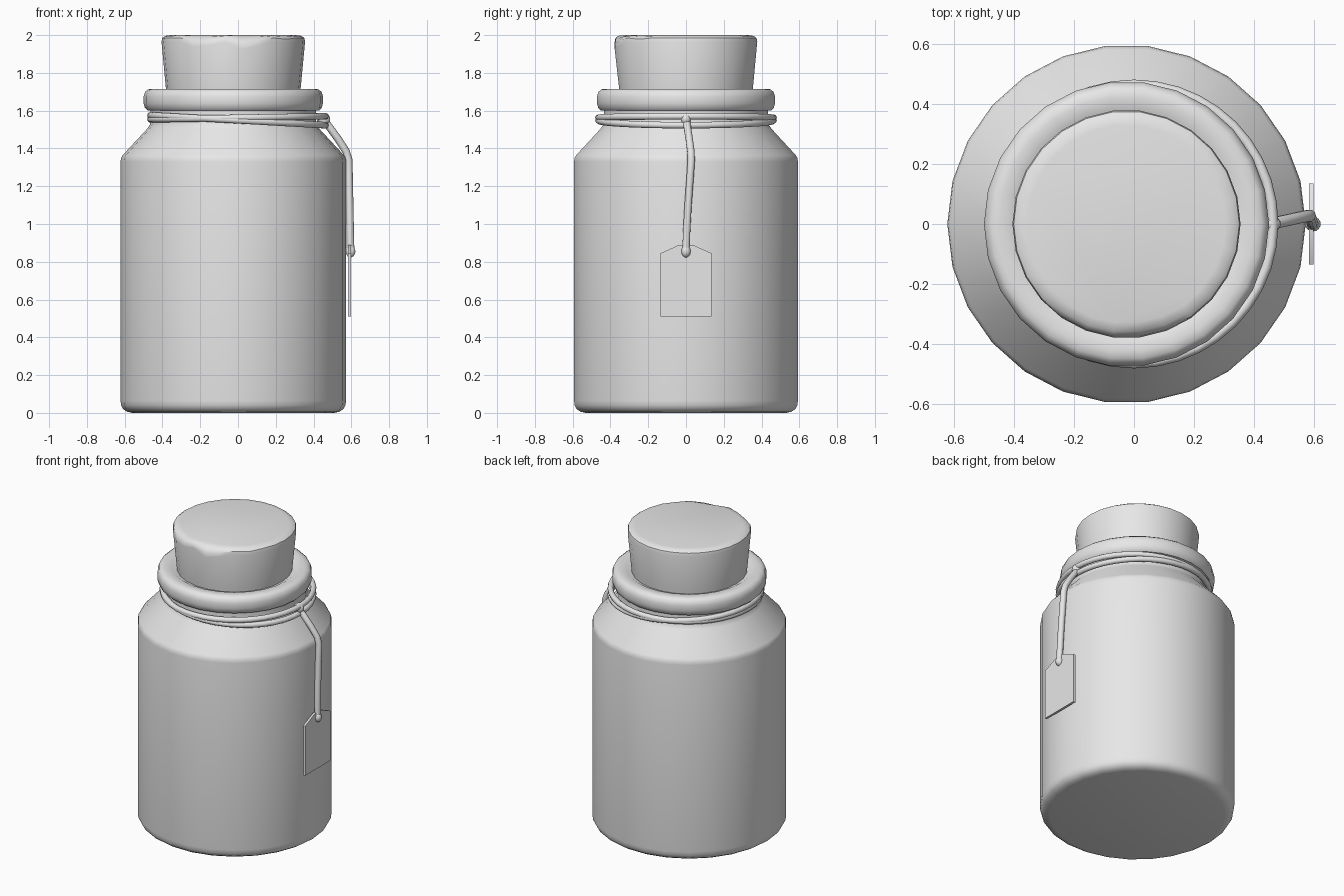
import bpy, bmesh, math
from mathutils import Vector

cube = bpy.data.objects.get("Cube")
if cube:
    bpy.data.objects.remove(cube)

GREY = (0.8, 0.8, 0.8, 1)
mat = bpy.data.materials.new("plain grey")
mat.use_nodes = True
mat.diffuse_color = GREY
mat.node_tree.nodes["Principled BSDF"].inputs["Base Color"].default_value = GREY

SIDES = 26
AXIS_X = -0.025


def finish(name, bm, angle=35):
    bmesh.ops.recalc_face_normals(bm, faces=bm.faces)
    mesh = bpy.data.meshes.new(name)
    bm.to_mesh(mesh)
    bm.free()
    obj = bpy.data.objects.new(name, mesh)
    bpy.context.collection.objects.link(obj)
    mesh.materials.append(mat)
    bpy.ops.object.select_all(action='DESELECT')
    bpy.context.view_layer.objects.active = obj
    obj.select_set(True)
    bpy.ops.object.shade_smooth_by_angle(angle=math.radians(angle))
    return obj


def skin(bm, rings, closed=False):
    """Join rings of vertices with quads, capping the ends unless closed."""
    n = len(rings[0])
    pairs = list(zip(rings, rings[1:])) + ([(rings[-1], rings[0])] if closed else [])
    for a, b in pairs:
        for i in range(n):
            j = (i + 1) % n
            bm.faces.new((a[i], a[j], b[j], b[i]))
    if not closed:
        bm.faces.new(rings[0])
        bm.faces.new(rings[-1])


def lathe(name, profile, dip=None):
    bm = bmesh.new()
    rings = []
    for k, (r, z) in enumerate(profile):
        ring = []
        for i in range(SIDES):
            a = math.tau * i / SIDES
            drop = dip(k, i) if dip else 0
            ring.append(bm.verts.new((AXIS_X + r * math.cos(a), r * math.sin(a), z - drop)))
        rings.append(ring)
    skin(bm, rings)
    return finish(name, bm)


def tube(name, points, radius, closed=False, sides=10):
    """Round cord swept along a path."""
    bm = bmesh.new()
    pts = [Vector(p) for p in points]
    n = len(pts)
    rings = []
    for i, p in enumerate(pts):
        before = pts[i - 1] if closed or i else p
        after = pts[(i + 1) % n] if closed or i < n - 1 else p
        t = (after - before).normalized()
        ref = Vector((0, 0, 1)) if closed and abs(t.z) < 0.5 else Vector((0, 1, 0))
        u = t.cross(ref).normalized()
        v = t.cross(u)
        rings.append([bm.verts.new(p + radius * (math.cos(a) * u + math.sin(a) * v))
                      for a in (math.tau * k / sides for k in range(sides))])
    skin(bm, rings, closed)
    return finish(name, bm, 60)


def knot(name, centre, size):
    bm = bmesh.new()
    bmesh.ops.create_uvsphere(bm, u_segments=14, v_segments=10, radius=1)
    bmesh.ops.scale(bm, vec=size, verts=bm.verts)
    bmesh.ops.translate(bm, vec=centre, verts=bm.verts)
    return finish(name, bm, 60)


# Jar body with rounded foot, sloping shoulder, narrow neck and fat lip
lathe("jar", [
    (0.535, 0), (0.562, 0.006), (0.583, 0.02), (0.594, 0.04), (0.597, 0.065),
    (0.597, 1.33), (0.594, 1.35), (0.585, 1.365), (0.455, 1.505), (0.442, 1.525),
    (0.438, 1.55), (0.438, 1.6), (0.455, 1.602), (0.468, 1.615), (0.475, 1.64),
    (0.475, 1.675), (0.467, 1.7), (0.45, 1.713), (0.425, 1.716),
    (0.385, 1.712), (0.365, 1.7)])

# Tapered cork with a few chips along its upper edge
CHIPS = {17: 0.025, 18: 0.02, 20: 0.04, 21: 0.02, 23: 0.01}


def chip(k, i):
    return CHIPS.get(i, 0) * (0, 0, 1, 0.7, 0.3, 0)[k]


lathe("cork", [(0.35, 1.65), (0.357, 1.72), (0.38, 1.965),
               (0.376, 1.985), (0.36, 1.996), (0.33, 2.0)], chip)

# Two tilted loops of cord around the neck
for name, mid, tilt in (("upper_loop", 1.562, 0.008), ("lower_loop", 1.549, -0.026)):
    path = []
    for i in range(40):
        a = math.tau * i / 40
        path.append((0.463 * math.cos(a), 0.463 * math.sin(a), mid + tilt * math.cos(a)))
    tube(name, path, 0.018, closed=True)

# Hanging cord and its knots
tube("hanging_cord", [
    (0.43, 0, 1.56), (0.475, 0.005, 1.525), (0.53, 0.017, 1.45), (0.572, 0.026, 1.385),
    (0.586, 0.028, 1.34), (0.588, 0.022, 1.25), (0.591, 0.011, 1.1),
    (0.594, 0.003, 0.95), (0.596, 0, 0.86)], 0.02)
knot("neck_knot", (0.455, 0, 1.555), (0.034, 0.028, 0.033))
knot("tag_knot", (0.596, 0, 0.855), (0.026, 0.025, 0.032))

# Tag with clipped upper corners
bm = bmesh.new()
outline = [(-0.135, 0.51), (0.135, 0.51), (0.135, 0.845),
           (0.035, 0.89), (-0.035, 0.89), (-0.135, 0.845)]
face = bm.faces.new([bm.verts.new((0.583, y, z)) for y, z in outline])
out = bmesh.ops.extrude_face_region(bm, geom=[face])
bmesh.ops.translate(bm, vec=(0.015, 0, 0),
                    verts=[g for g in out["geom"] if isinstance(g, bmesh.types.BMVert)])
finish("tag", bm)
